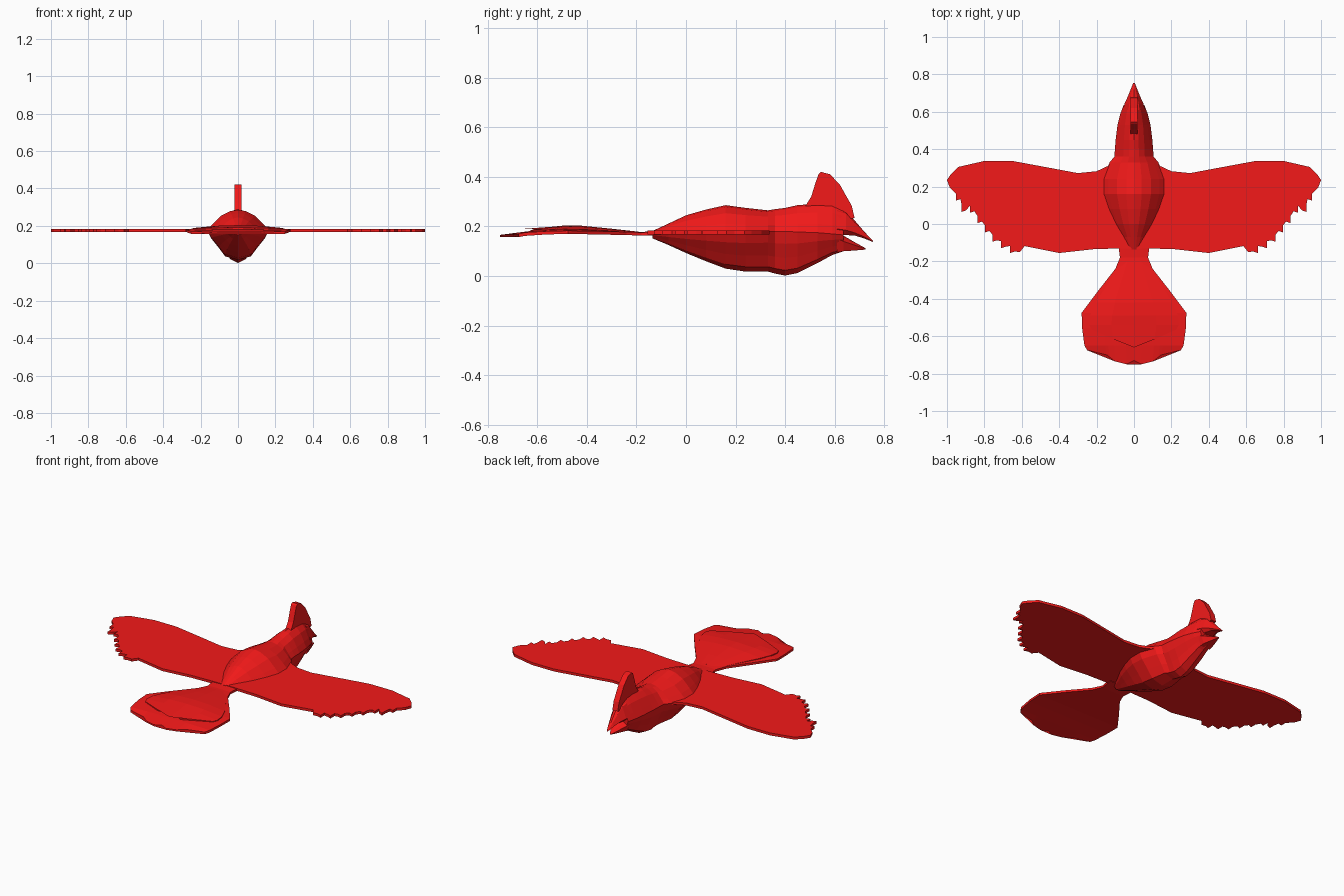
import bpy, bmesh

red = bpy.data.materials.new("red")
red.diffuse_color = (0.9, 0.01, 0.01, 1)


def finish(bm, name):
    bmesh.ops.remove_doubles(bm, verts=bm.verts, dist=0.0005)
    bmesh.ops.recalc_face_normals(bm, faces=bm.faces)
    me = bpy.data.meshes.new(name)
    bm.to_mesh(me)
    bm.free()
    ob = bpy.data.objects.new(name, me)
    bpy.context.collection.objects.link(ob)
    me.materials.append(red)
    return ob


def loft(name, rings):
    """Skin closed rings of equal size and cap both ends."""
    bm = bmesh.new()
    rows = [[bm.verts.new(p) for p in r] for r in rings]
    n = len(rows[0])
    for a, b in zip(rows, rows[1:]):
        for i in range(n):
            j = (i + 1) % n
            bm.faces.new((a[i], a[j], b[j], b[i]))
    bm.faces.new(rows[0])
    bm.faces.new(rows[-1])
    return finish(bm, name)


def prism(name, pts, vec):
    """Extrude a flat outline along a vector."""
    bm = bmesh.new()
    f = bm.faces.new([bm.verts.new(p) for p in pts])
    ext = bmesh.ops.extrude_face_region(bm, geom=[f])
    moved = [v for v in ext["geom"] if isinstance(v, bmesh.types.BMVert)]
    bmesh.ops.translate(bm, verts=moved, vec=vec)
    bmesh.ops.triangulate(bm, faces=[f for f in bm.faces if len(f.verts) > 4])
    return finish(bm, name)


# cross-section: width fraction, height fraction above (+) or below (-) the widest line
SECTION = [(0, 1), (.25, .93), (.55, .7), (.82, .3), (1, 0), (.87, -.28),
           (.62, -.6), (.42, -.88), (0, -1)]


def ring(y, w, top, mid, bot, section=SECTION):
    pts = [(u * w, y, mid + v * ((top - mid) if v > 0 else (mid - bot)))
           for u, v in section]
    return pts + [(-x, yy, z) for x, yy, z in pts[-2:0:-1]]


# body and head: y, half width, top, widest line, bottom
body = [(-.135, .035, .182, .17, .152), (-.07, .065, .212, .17, .125),
        (0, .105, .245, .172, .093), (.08, .14, .268, .175, .06),
        (.16, .165, .286, .178, .03), (.24, .165, .275, .178, .018),
        (.33, .13, .265, .18, .018), (.36, .105, .27, .18, .01),
        (.40, .102, .275, .18, .002), (.45, .098, .286, .178, .012),
        (.53, .088, .292, .175, .052), (.59, .073, .29, .17, .085),
        (.635, .056, .275, .166, .1)]
loft("body", [ring(*r) for r in body])

# open beak, upper and lower halves
BEAK = [(0, 1), (.5, .8), (1, 0), (.6, -1), (0, -1)]
loft("upper_beak", [ring(*r, BEAK) for r in [
    (.61, .06, .28, .19, .165), (.645, .05, .268, .185, .165),
    (.68, .034, .225, .175, .164), (.72, .018, .178, .158, .151),
    (.755, .004, .142, .139, .137)]])
loft("lower_beak", [ring(*r, BEAK) for r in [
    (.61, .055, .172, .15, .095), (.635, .05, .163, .14, .1),
    (.68, .028, .137, .125, .103), (.725, .004, .112, .11, .107)]])

# crest
crest = [(.46, .25), (.485, .288), (.505, .32), (.522, .375), (.535, .412),
         (.545, .42), (.58, .411), (.62, .37), (.645, .325), (.668, .285),
         (.68, .235), (.62, .22)]
prism("crest", [(-.018, y, z) for y, z in crest], (.036, 0, 0))

# wings: smooth leading edge, notched feather tips, plain trailing edge
lead = [(0, .36), (.1, .355), (.14, .31), (.2, .282), (.3, .272), (.45, .3),
        (.65, .337), (.8, .337), (.94, .305), (.98, .265), (1, .235), (.985, .195)]
tips = [(.94, .145), (.91, .085), (.865, .08), (.825, .025), (.785, -.025),
        (.745, -.075), (.70, -.11), (.65, -.135)]
trail = [(.61, -.15), (.585, -.118), (.4, -.155), (.22, -.135), (.07, -.13), (0, -.13)]
feathers = []
for x, y in tips:
    feathers += [(x + .012, y + .018), (x + .012, y - .02), (x - .012, y - .012)]
for side, name in ((1, "wing_right"), (-1, "wing_left")):
    prism(name, [(side * x, y, .168) for x, y in lead + feathers + trail], (0, 0, .015))


# tail: fanned plates with scalloped ends
def fan(name, rows, cols, end):
    rings = []
    for k, (y, w, top, edge, bot) in enumerate(rows):
        last = k == len(rows) - 1
        ys = [y + (e if last else 0) for e in end]
        up = [(w * c, yy, edge + (top - edge) * (1 - c * c)) for c, yy in zip(cols, ys)]
        low = [(w * c, yy, bot) for c, yy in zip(cols, ys)]
        rings.append(up + low[::-1])
    return loft(name, rings)


cols = [-1, -.58, -.52, -.4, -.16, 0, .16, .4, .52, .58, 1]
scallop = [.055, .03, .018, -.005, -.02, 0, -.02, -.005, .018, .03, .055]
fan("tail", [(-.1, .085, .182, .18, .165), (-.18, .075, .178, .176, .164),
             (-.24, .1, .182, .178, .165), (-.36, .194, .189, .181, .168),
             (-.475, .28, .192, .183, .17), (-.56, .277, .186, .181, .168),
             (-.65, .265, .179, .176, .162), (-.73, .25, .166, .17, .157)],
    cols, scallop)
fan("tail_coverts", [(-.2, .07, .18, .176, .168), (-.3, .13, .191, .182, .17),
                     (-.42, .205, .203, .188, .172), (-.49, .235, .204, .189, .172),
                     (-.54, .24, .199, .188, .171), (-.635, .225, .19, .186, .17)],
    [-1, -.5, 0, .5, 1], [.07, .02, -.025, .02, .07])
